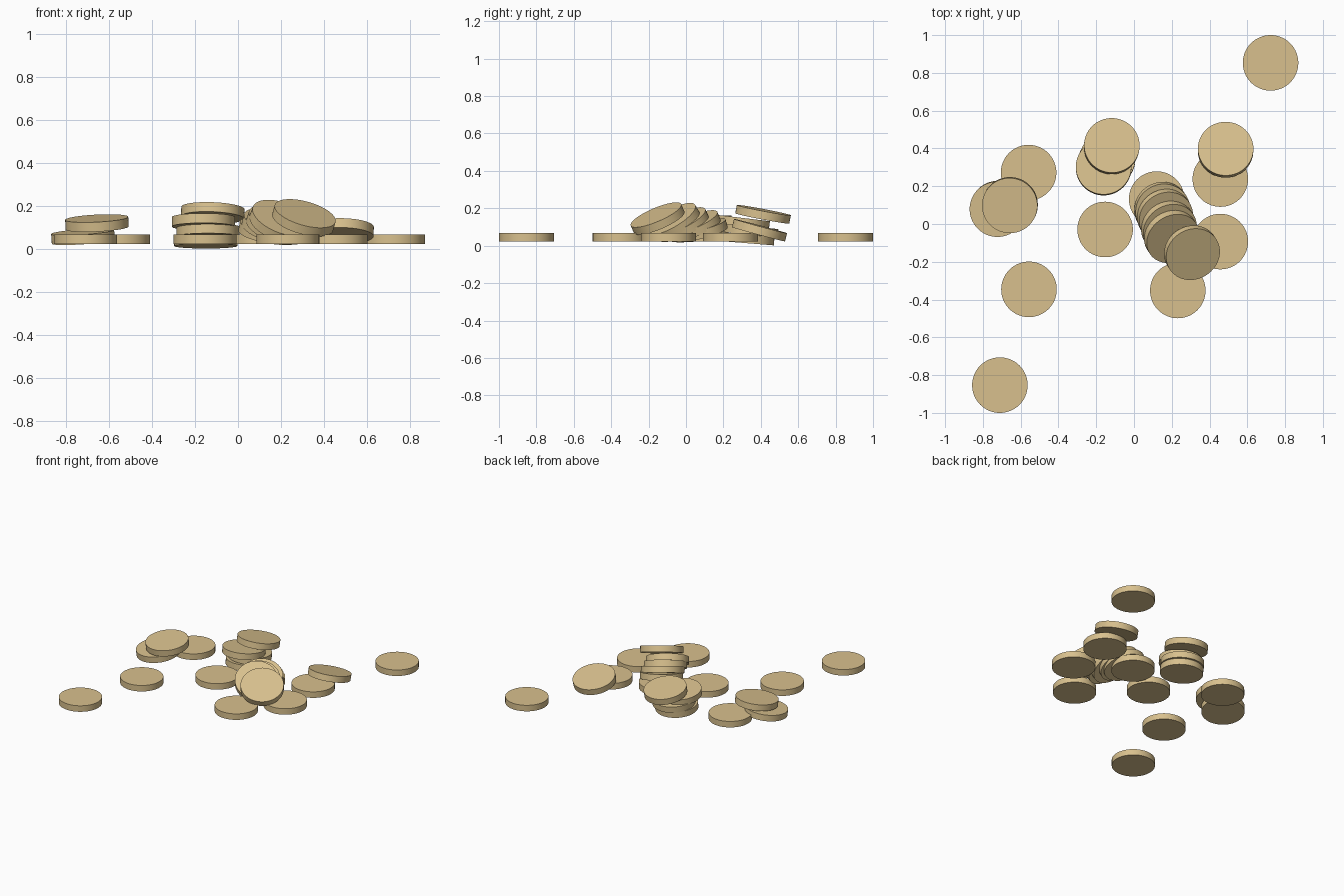
import bpy
from mathutils import Vector

R, T = 0.147, 0.045   # disc radius and thickness

tan = bpy.data.materials.new("warm_tan")
tan.diffuse_color = (0.69, 0.53, 0.27, 1)


def disc(name, x, y, z=0.0445, lean=(0, 0)):
    """Round disc at its centre; lean = horizontal part of its normal (z part 1)."""
    rot = Vector((0, 0, 1)).rotation_difference(Vector((*lean, 1)).normalized())
    bpy.ops.mesh.primitive_cylinder_add(vertices=64, radius=R, depth=T,
                                        location=(x, y, z), rotation=rot.to_euler())
    ob = bpy.context.object
    ob.name = name
    ob.data.materials.append(tan)
    bpy.ops.object.shade_smooth_by_angle()


# discs lying flat
for x, y in [(0.723, 0.853), (-0.71, -0.853), (-0.556, -0.346), (-0.558, 0.272),
             (-0.153, -0.029), (0.457, -0.093), (0.457, 0.238), (0.232, -0.352),
             (0.12, 0.132)]:
    disc("flat_disc", x, y)

# left pair, one resting on the other
disc("left_lower_disc", -0.722, 0.08, 0.057, (-0.07, -0.09))
disc("left_upper_disc", -0.657, 0.1, 0.12, (-0.05, -0.12))

# untidy pile at the back, tipping backwards
disc("pile_disc", -0.15, 0.325, 0.036, (0, 0.08))
disc("pile_disc", -0.14, 0.345, 0.081, (0, 0.10))
disc("pile_disc", -0.161, 0.3, 0.126, (0, 0.12))
disc("pile_top_disc", -0.118, 0.412, 0.168, (0.04, 0.19))

# disc slipping off a flat one at the back right
disc("slipping_disc", 0.485, 0.393, 0.083, (0.02, 0.27))

# cascade of leaning discs, getting steeper towards the front right
for x, y, z, slope in [(0.15, 0.075, 0.083, 0.31), (0.165, 0.04, 0.105, 0.49),
                       (0.185, -0.02, 0.1125, 0.58), (0.2, -0.067, 0.126, 0.7),
                       (0.307, -0.152, 0.145, 0.51)]:
    disc("cascade_disc", x, y, z, (0.55 * slope, -0.835 * slope))
